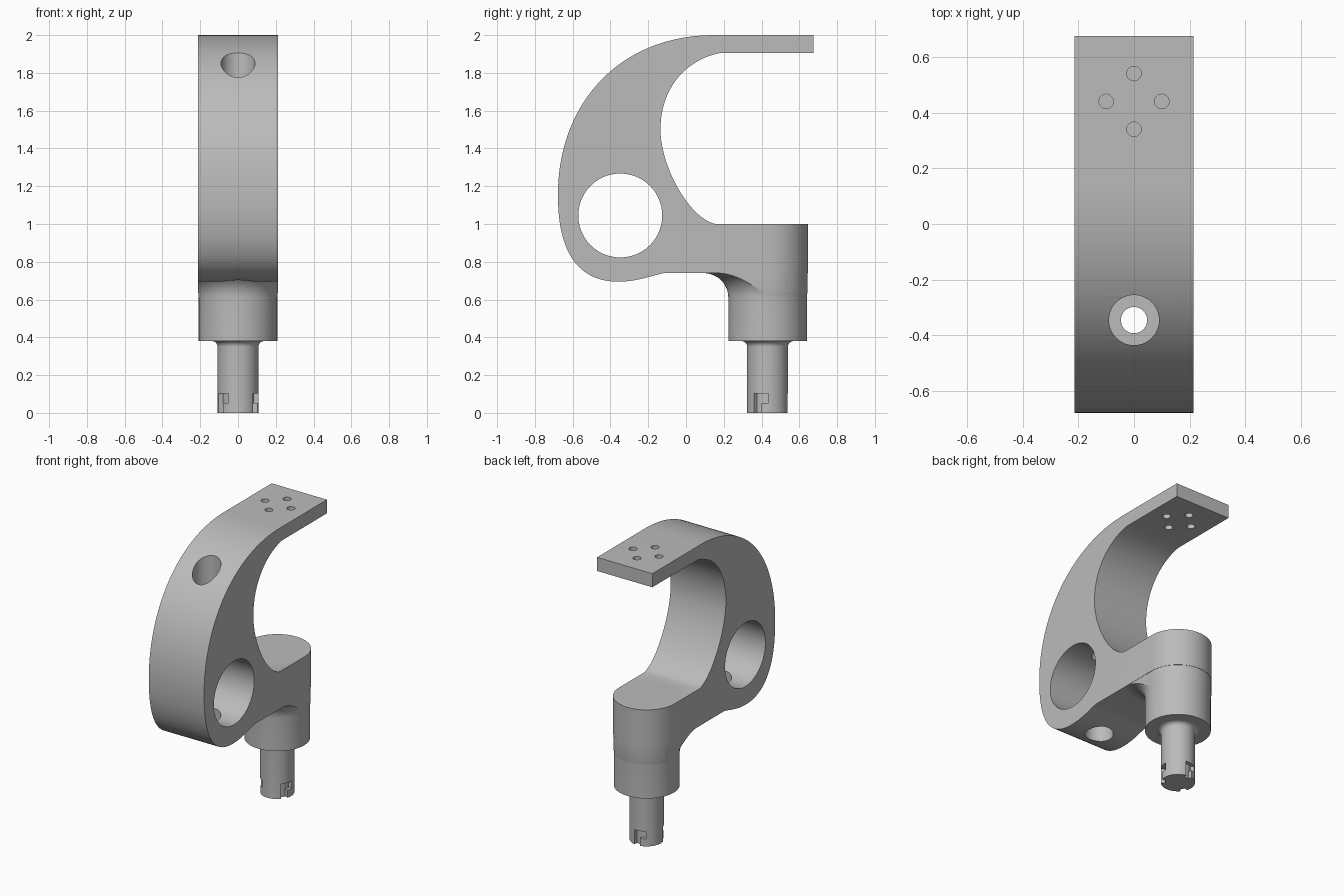
import bpy, bmesh
from math import sin, cos, pi, radians
from mathutils import Matrix, Vector
from mathutils.geometry import interpolate_bezier

cube = bpy.data.objects.get("Cube")
if cube:
    bpy.data.objects.remove(cube, do_unlink=True)

grey = bpy.data.materials.new("plain grey")
grey.use_nodes = True
colour = (0.5, 0.5, 0.5, 1)
grey.diffuse_color = colour
grey.node_tree.nodes["Principled BSDF"].inputs["Base Color"].default_value = colour

HALF = 0.213      # half width of the arm
POST_Y = 0.432    # axis of post and spindle


def finish(name, bm):
    bmesh.ops.remove_doubles(bm, verts=bm.verts, dist=1e-5)
    bmesh.ops.recalc_face_normals(bm, faces=bm.faces)
    mesh = bpy.data.meshes.new(name)
    bm.to_mesh(mesh)
    bm.free()
    mesh.materials.append(grey)
    obj = bpy.data.objects.new(name, mesh)
    bpy.context.scene.collection.objects.link(obj)
    return obj


def prism(name, points, direction):
    bm = bmesh.new()
    face = bm.faces.new([bm.verts.new(p) for p in points])
    new = bmesh.ops.extrude_face_region(bm, geom=[face])["geom"]
    verts = [v for v in new if isinstance(v, bmesh.types.BMVert)]
    bmesh.ops.translate(bm, verts=verts, vec=direction)
    return finish(name, bm)


def rod(name, x, y, z0, z1, r, sides=64):
    ring = [(x + r * cos(2 * pi * i / sides), y + r * sin(2 * pi * i / sides), z0)
            for i in range(sides)]
    return prism(name, ring, (0, 0, z1 - z0))


def lathe(name, profile):
    bm = bmesh.new()
    verts = [bm.verts.new((r, 0, z)) for r, z in profile]
    edges = [bm.edges.new(pair) for pair in zip(verts, verts[1:])]
    bmesh.ops.spin(bm, geom=verts + edges, cent=(0, 0, 0), axis=(0, 0, 1),
                   angle=2 * pi, steps=96)
    bmesh.ops.translate(bm, verts=bm.verts, vec=(0, POST_Y, 0))
    return finish(name, bm)


def combine(obj, cutter, operation="DIFFERENCE"):
    mod = obj.modifiers.new("combine", "BOOLEAN")
    mod.operation, mod.object, mod.solver = operation, cutter, "EXACT"
    bpy.context.view_layer.objects.active = obj
    bpy.ops.object.modifier_apply(modifier=mod.name)
    bpy.data.objects.remove(cutter, do_unlink=True)


def curve(a, b, c, d, steps=24):
    pts = [Vector((0, *p)) for p in (a, b, c, d)]
    return [(p.y, p.z) for p in interpolate_bezier(*pts, steps)]


def fillet(r, z, size, steps=12):
    # Concave quarter arc flaring out from radius r up to height z
    return [(r + size * (1 - cos(t)), z - size * (1 - sin(t)))
            for t in (pi / 2 * i / steps for i in range(steps + 1))]


# Hooked arm: side profile with a rounded foot
outline = [(0.675, 2.0)]
outline += curve((0.15, 2.0), (-0.35, 2.0), (-0.68, 1.64), (-0.678, 1.15), 40)
outline += curve((-0.678, 1.15), (-0.678, 0.85), (-0.57, 0.69), (-0.35, 0.695))[1:]
outline += curve((-0.35, 0.695), (-0.27, 0.695), (-0.2, 0.72), (-0.12, 0.74), 10)[1:]
outline += [(POST_Y, 0.74), (POST_Y, 1.0)]
outline += curve((0.155, 1.0), (0.02, 1.03), (-0.135, 1.3), (-0.135, 1.5))
outline += curve((-0.135, 1.5), (-0.135, 1.72), (0.0, 1.87), (0.18, 1.905))[1:]
outline += [(0.675, 1.905)]
arm = prism("hooked_arm", [(-HALF, y, z) for y, z in outline], (2 * HALF, 0, 0))
combine(arm, rod("foot", 0, POST_Y, 0.74, 1.0, HALF, 96), "UNION")

# Large cross hole
big_hole = [(-0.5, -0.348 + 0.222 * cos(2 * pi * i / 96), 1.045 + 0.222 * sin(2 * pi * i / 96))
            for i in range(96)]
combine(arm, prism("cross_hole", big_hole, (1, 0, 0)))

# Stepped vertical hole: wide above and below, narrow into the cross hole
for z0, z1, r in ((1.42, 2.1, 0.09), (1.0, 1.5, 0.047), (0.5, 1.0, 0.09)):
    combine(arm, rod("vertical_hole", 0, -0.345, z0, z1, r))

# Four mounting holes in the top plate
for x, y in ((0, 0.54), (0, 0.34), (0.1, 0.44), (-0.1, 0.44)):
    combine(arm, rod("mounting_hole", x, y, 1.8, 2.1, 0.026, 32))

# Post with a flare trimmed to the outline of the foot
post = lathe("post", [(0, 0.38), (0.208, 0.38)] + fillet(0.208, 0.74, 0.13)
             + [(0.338, 0.75), (0, 0.75)])
trim = [(0.211 * cos(pi * i / 48), POST_Y + 0.211 * sin(pi * i / 48), 0.2)
        for i in range(49)]
trim += [(-0.211, -0.2, 0.2), (0.211, -0.2, 0.2)]
combine(post, prism("post_trim", trim, (0, 0, 0.8)), "INTERSECT")

# Spindle with three L-shaped locking slots
spindle = lathe("spindle", [(0, 0), (0.108, 0)] + fillet(0.108, 0.38, 0.03)
                + [(0.138, 0.39), (0, 0.39)])


def slot(start, end, z0, z1):
    angles = [radians(start + (end - start) * i / 8) for i in range(9)]
    ring = [(0.13 * cos(a), POST_Y + 0.13 * sin(a), z0) for a in angles]
    ring += [(0.083 * cos(a), POST_Y + 0.083 * sin(a), z0) for a in reversed(angles)]
    return prism("slot", ring, (0, 0, z1 - z0))


for turn in (0, 120, 240):
    combine(spindle, slot(turn - 42, turn - 18, -0.05, 0.103))
    combine(spindle, slot(turn - 30, turn + 3, 0.052, 0.103))

# Smooth the round walls, keep the edges sharp
for obj in (arm, post, spindle):
    bpy.ops.object.select_all(action="DESELECT")
    obj.select_set(True)
    bpy.context.view_layer.objects.active = obj
    bpy.ops.object.shade_smooth_by_angle(angle=radians(25))
